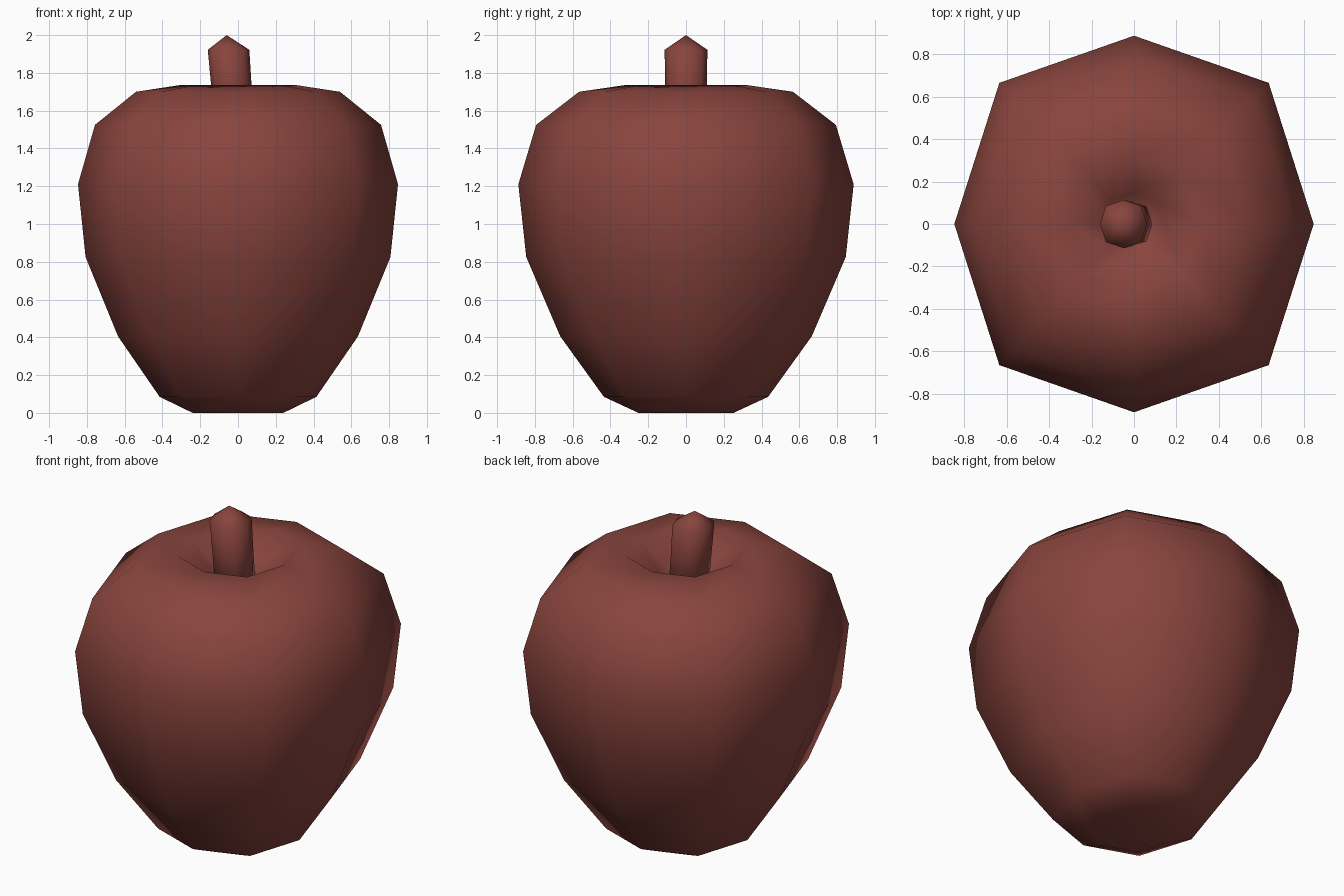
import bpy, bmesh, math

if "Cube" in bpy.data.objects:
    bpy.data.objects.remove(bpy.data.objects["Cube"])

red = bpy.data.materials.new("dull_red")
red.diffuse_color = (0.25, 0.058, 0.047, 1)
red.use_nodes = True
red.node_tree.nodes["Principled BSDF"].inputs["Base Color"].default_value = red.diffuse_color


def lathe(name, rings, bottom, top, y_scale, diag):
    """Eight-sided skin through rings (radius, z, x centre), closed by two poles."""
    bm = bmesh.new()
    loops = []
    for r, z, cx in rings:
        loop = []
        for i in range(8):
            a = i * math.pi / 4
            k = r * (diag if i % 2 else 1)
            loop.append(bm.verts.new((cx + k * math.cos(a), k * y_scale * math.sin(a), z)))
        loops.append(loop)
    low, high = bm.verts.new(bottom), bm.verts.new(top)
    for i in range(8):
        j = (i + 1) % 8
        for a, b in zip(loops, loops[1:]):
            bm.faces.new((a[i], a[j], b[j], b[i]))
        bm.faces.new((loops[0][j], loops[0][i], low))
        bm.faces.new((loops[-1][i], loops[-1][j], high))
    bmesh.ops.recalc_face_normals(bm, faces=bm.faces)
    for f in bm.faces:
        f.smooth = True
    mesh = bpy.data.meshes.new(name)
    bm.to_mesh(mesh)
    bm.free()
    mesh.materials.append(red)
    ob = bpy.data.objects.new(name, mesh)
    bpy.context.collection.objects.link(ob)
    return ob


# Fruit body with a dimple at each end
profile = [(0.24, 0.0), (0.415, 0.085), (0.635, 0.405), (0.807, 0.825), (0.847, 1.21),
           (0.757, 1.525), (0.54, 1.70), (0.31, 1.735), (0.14, 1.61)]
lathe("fruit_body", [(r, z, 0) for r, z in profile],
      (0, 0, 0.06), (0, 0, 1.5), 1.048, 1.06)

# Leaning stem with a pointed tip
lathe("stem", [(0.105, 1.5, -0.015), (0.107, 1.73, -0.035), (0.11, 1.922, -0.05)],
      (-0.01, 0, 1.48), (-0.06, 0, 2.0), 1.03, 1.06)
